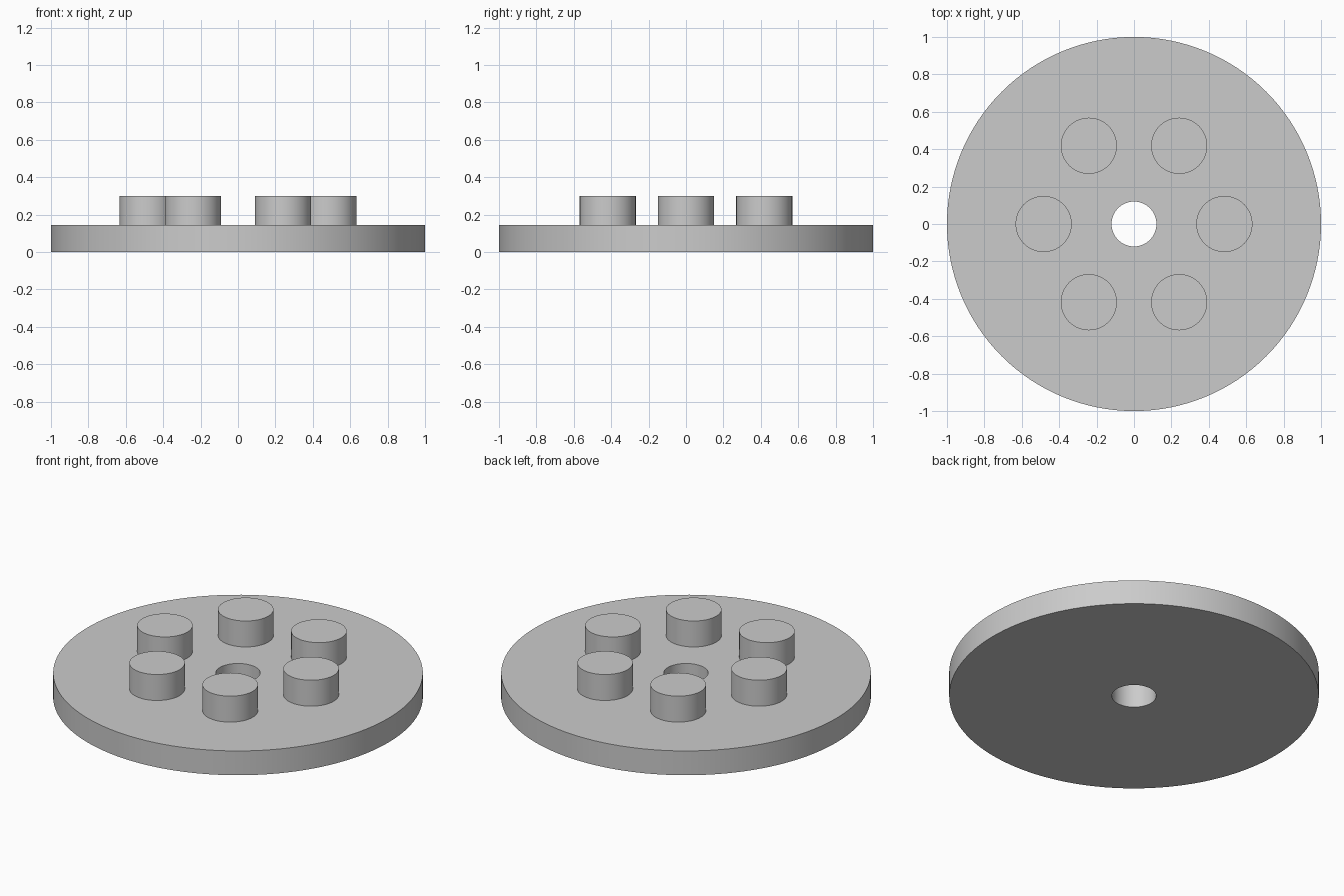
import bpy
import bmesh
from math import cos, sin, pi, radians
from mathutils import Vector

if "Cube" in bpy.data.objects:
    bpy.data.objects.remove(bpy.data.objects["Cube"])

DISC_TOP, PEG_TOP = 0.145, 0.3
HOLE_R, PEG_R, PEG_RING = 0.12, 0.15, 0.483

grey = bpy.data.materials.new("plain grey")
grey.use_nodes = True
grey.diffuse_color = (0.6, 0.6, 0.6, 1)
grey.node_tree.nodes["Principled BSDF"].inputs["Base Color"].default_value = grey.diffuse_color


def finish(obj):
    """Apply the colour and smooth the round walls, keeping rims sharp."""
    obj.data.materials.append(grey)
    bpy.ops.object.select_all(action="DESELECT")
    obj.select_set(True)
    bpy.context.view_layer.objects.active = obj
    bpy.ops.object.shade_smooth_by_angle(angle=radians(30))


# Disc with a centre hole, spun from a rectangular section
bm = bmesh.new()
section = [(HOLE_R, 0), (1, 0), (1, DISC_TOP), (HOLE_R, DISC_TOP)]
verts = [bm.verts.new((r, 0, z)) for r, z in section]
edges = [bm.edges.new((verts[i - 1], verts[i])) for i in range(len(verts))]
bmesh.ops.spin(bm, geom=verts + edges, cent=Vector(), axis=(0, 0, 1),
               angle=2 * pi, steps=128, use_merge=True)
bmesh.ops.remove_doubles(bm, verts=bm.verts, dist=1e-5)
bmesh.ops.recalc_face_normals(bm, faces=bm.faces)
mesh = bpy.data.meshes.new("disc")
bm.to_mesh(mesh)
bm.free()
disc = bpy.data.objects.new("disc", mesh)
bpy.context.collection.objects.link(disc)
finish(disc)

# Ring of six round pegs standing on the disc
for i in range(6):
    a = i * pi / 3
    bpy.ops.mesh.primitive_cylinder_add(
        vertices=64, radius=PEG_R, depth=PEG_TOP - DISC_TOP,
        location=(PEG_RING * cos(a), PEG_RING * sin(a), (PEG_TOP + DISC_TOP) / 2))
    peg = bpy.context.object
    peg.name = f"peg_{i + 1}"
    finish(peg)
